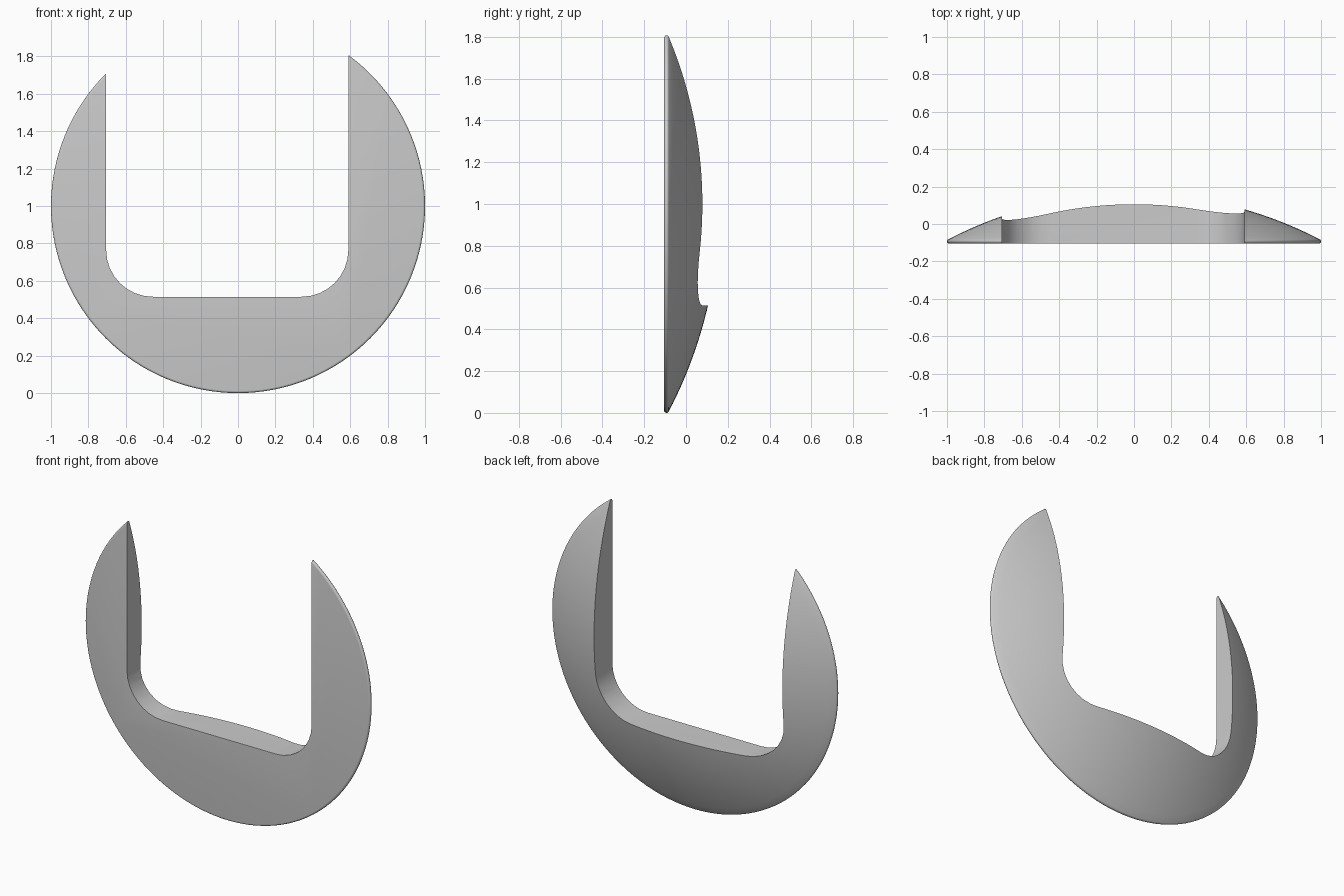
import bpy, bmesh
from math import sin, cos, pi, sqrt, atan2
from mathutils import Vector

cube = bpy.data.objects.get("Cube")
if cube:
    bpy.data.objects.remove(cube, do_unlink=True)

FRONT = -0.105      # flat front plane
RIM = 0.012         # rounded rim radius
DOME = 2.15         # back sphere radius
CENTRE_Z = 1.0

grey = bpy.data.materials.new("plain grey")
grey.use_nodes = True
colour = (0.6, 0.6, 0.6, 1)
grey.diffuse_color = colour
grey.node_tree.nodes["Principled BSDF"].inputs["Base Color"].default_value = colour


def make_object(name, bm):
    bmesh.ops.recalc_face_normals(bm, faces=bm.faces)
    mesh = bpy.data.meshes.new(name)
    bm.to_mesh(mesh)
    bm.free()
    obj = bpy.data.objects.new(name, mesh)
    bpy.context.collection.objects.link(obj)
    mesh.materials.append(grey)
    return obj


# Domed disc: rounded rim tangent to a spherical back, flat in front
rim_r, rim_y = 1 - RIM, FRONT + RIM
sphere_y = rim_y - sqrt((DOME - RIM) ** 2 - rim_r ** 2)
tangent = atan2(rim_y - sphere_y, rim_r)
profile = []
for i in range(9):
    a = -pi / 2 + (tangent + pi / 2) * i / 8
    profile.append((rim_r + RIM * cos(a), rim_y + RIM * sin(a)))
for i in range(1, 25):
    a = tangent + (pi / 2 - tangent) * i / 24
    profile.append((DOME * cos(a), sphere_y + DOME * sin(a)))

bm = bmesh.new()
verts = [bm.verts.new((r, y, CENTRE_Z)) for r, y in profile]
edges = [bm.edges.new(pair) for pair in zip(verts, verts[1:])]
bmesh.ops.spin(bm, geom=verts + edges, cent=(0, 0, CENTRE_Z), axis=(0, 1, 0),
               angle=2 * pi, steps=128, use_duplicate=False)
bmesh.ops.remove_doubles(bm, verts=bm.verts, dist=0.0001)
bmesh.ops.holes_fill(bm, edges=[e for e in bm.edges if e.is_boundary], sides=0)
body = make_object("domed_u_plate", bm)

# Off-centre U-shaped opening with rounded lower corners
LEFT, RIGHT, FLOOR, CORNER = 0.59, -0.705, 0.515, 0.25
outline = [(RIGHT, 2.5)]
for cx, start in ((RIGHT + CORNER, pi), (LEFT - CORNER, 1.5 * pi)):
    for i in range(9):
        a = start + pi / 2 * i / 8
        outline.append((cx + CORNER * cos(a), FLOOR + CORNER + CORNER * sin(a)))
outline.append((LEFT, 2.5))

bm = bmesh.new()
face = bm.faces.new([bm.verts.new((x, -0.5, z)) for x, z in outline])
grown = bmesh.ops.extrude_face_region(bm, geom=[face])["geom"]
bmesh.ops.translate(bm, vec=Vector((0, 1, 0)),
                    verts=[g for g in grown if isinstance(g, bmesh.types.BMVert)])
cutter = make_object("opening_cutter", bm)
cutter.hide_render = True
cutter.hide_set(True)

cut = body.modifiers.new("opening", "BOOLEAN")
cut.operation = "DIFFERENCE"
cut.solver = "EXACT"
cut.object = cutter

# Apply the cut, then smooth the curved surfaces
bpy.ops.object.select_all(action="DESELECT")
body.select_set(True)
bpy.context.view_layer.objects.active = body
bpy.ops.object.modifier_apply(modifier=cut.name)
bpy.data.objects.remove(cutter, do_unlink=True)
bpy.ops.object.shade_smooth_by_angle(angle=pi / 6)
